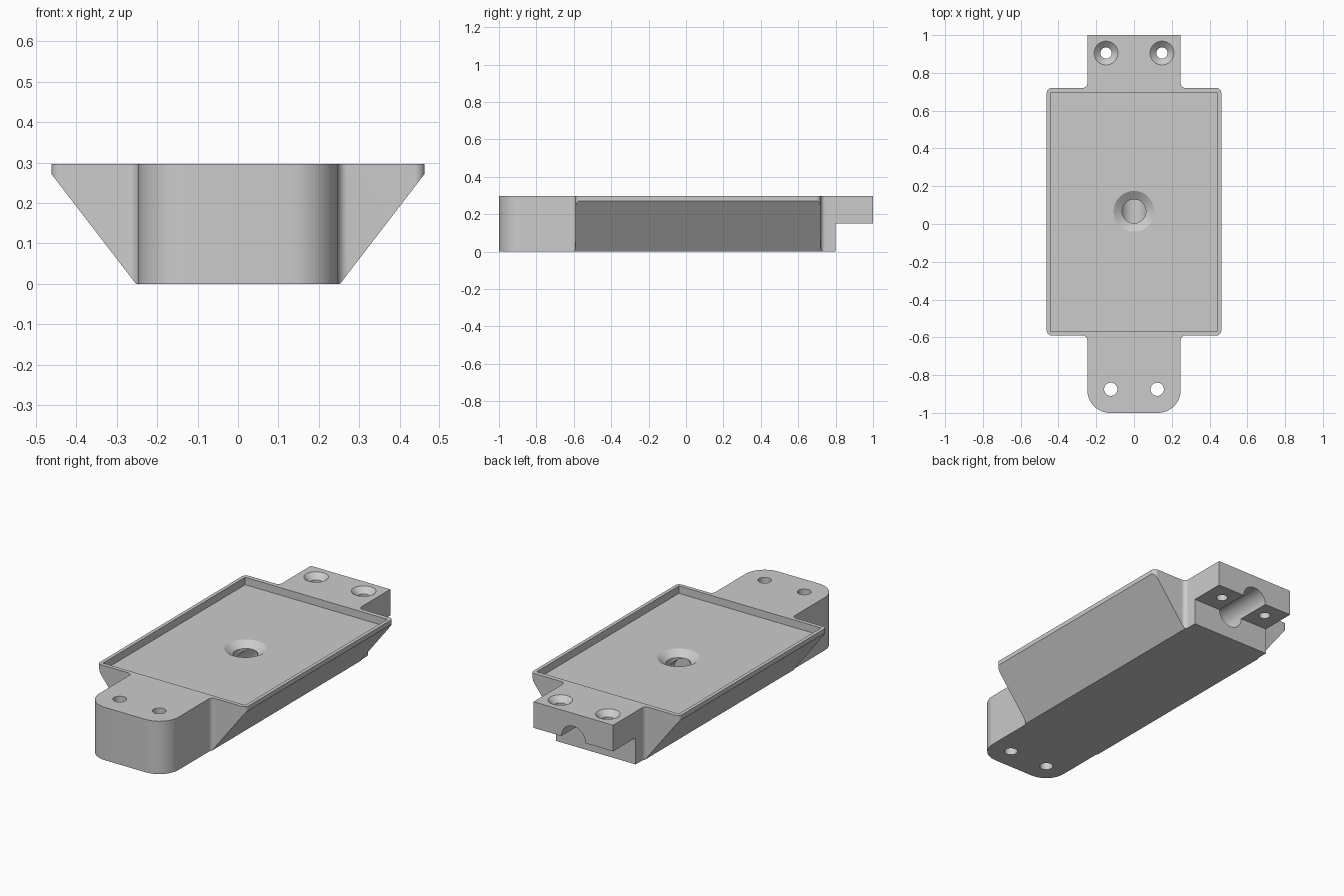
import bpy, bmesh, math
from mathutils import Vector, Matrix

cube = bpy.data.objects.get("Cube")
if cube:
    bpy.data.objects.remove(cube, do_unlink=True)

HEIGHT = 0.297
FLOOR = 0.255      # floor of the shallow tray
LEDGE = 0.15       # underside of the rear tab, axis of the cable bore

grey = bpy.data.materials.new("plain_grey")
grey.use_nodes = True
colour = (0.6, 0.6, 0.6, 1)
grey.diffuse_color = colour
grey.node_tree.nodes["Principled BSDF"].inputs["Base Color"].default_value = colour


def add_object(name, bm):
    bmesh.ops.recalc_face_normals(bm, faces=bm.faces)
    mesh = bpy.data.meshes.new(name)
    bm.to_mesh(mesh)
    bm.free()
    mesh.materials.append(grey)
    obj = bpy.data.objects.new(name, mesh)
    bpy.context.collection.objects.link(obj)
    return obj


def prism(name, points, direction):
    """Extrude a closed 3D outline along a direction."""
    bm = bmesh.new()
    face = bm.faces.new([bm.verts.new(p) for p in points])
    new = bmesh.ops.extrude_face_region(bm, geom=[face])["geom"]
    bmesh.ops.translate(bm, vec=direction,
                        verts=[v for v in new if isinstance(v, bmesh.types.BMVert)])
    return add_object(name, bm)


def box(name, low, high):
    bm = bmesh.new()
    bmesh.ops.create_cube(bm, size=1)
    low, high = Vector(low), Vector(high)
    size = Matrix.Diagonal((high - low).to_4d())
    size[3][3] = 1
    bm.transform(Matrix.Translation((low + high) / 2) @ size)
    return add_object(name, bm)


def turned(name, profile, matrix, steps=48):
    """Solid of revolution from (radius, height) points, capped at both ends."""
    bm = bmesh.new()
    rings = []
    for r, z in profile:
        angles = [math.tau * i / steps for i in range(steps)]
        rings.append([bm.verts.new((r * math.cos(a), r * math.sin(a), z)) for a in angles])
    for a, b in zip(rings, rings[1:]):
        for i in range(steps):
            j = (i + 1) % steps
            bm.faces.new((a[i], a[j], b[j], b[i]))
    bm.faces.new(rings[0])
    bm.faces.new(rings[-1])
    bm.transform(matrix)
    return add_object(name, bm)


def rounded(corners, steps=10):
    """Replace each (x, y, radius) corner by a tangent arc."""
    out = []
    for i, (x, y, r) in enumerate(corners):
        p = Vector((x, y))
        if not r:
            out.append(p)
            continue
        u = (Vector(corners[i - 1][:2]) - p).normalized()
        v = (Vector(corners[(i + 1) % len(corners)][:2]) - p).normalized()
        for k in range(steps + 1):
            a = math.pi / 2 * k / steps
            out.append(p + r * (u * (1 - math.sin(a)) + v * (1 - math.cos(a))))
    return out


def combine(target, tool, operation):
    mod = target.modifiers.new(tool.name, 'BOOLEAN')
    mod.operation = operation
    mod.solver = 'EXACT'
    mod.object = tool
    bpy.context.view_layer.update()
    graph = bpy.context.evaluated_depsgraph_get()
    mesh = bpy.data.meshes.new_from_object(target.evaluated_get(graph))
    target.modifiers.clear()
    target.data = mesh
    bpy.data.objects.remove(tool, do_unlink=True)


# Plan outline: front tab with round corners, wide tray, square rear tab
right = [(0.247, -1, 0.12), (0.247, -0.59, 0.025), (0.462, -0.59, 0.025),
         (0.462, 0.72, 0.025), (0.247, 0.72, 0.025), (0.247, 1, 0)]
left = [(-x, y, r) for x, y, r in reversed(right)]
body = prism("mounting_body", [(p.x, p.y, 0) for p in rounded(right + left)], (0, 0, HEIGHT))

# Sloping flanks below a thin upright lip
half = [(0.252, 0), (0.462, 0.272), (0.5, 0.272), (0.5, 0.4), (0.5, 0.4)][:4]
section = half + [(-x, z) for x, z in reversed(half)]
section = [(x, -1.1, z - 0.001 if z == 0 else z) for x, z in section]
combine(body, prism("flank_taper", section, (0, 2.2, 0)), 'INTERSECT')

# Tray recess and step under the rear tab
combine(body, box("tray_recess", (-0.442, -0.568, FLOOR), (0.442, 0.695, 0.5)), 'DIFFERENCE')
combine(body, box("rear_step", (-0.6, 0.8, -0.1), (0.6, 1.1, LEDGE)), 'DIFFERENCE')

# Cable bore running in from the rear
along = Matrix.Translation((0, 0, LEDGE)) @ Matrix.Rotation(-math.pi / 2, 4, 'X')
combine(body, turned("cable_bore", [(0.075, 0), (0.075, 1.1)], along), 'DIFFERENCE')


def hole(name, x, y, r, rim, top, bottom, depth=0.03):
    profile = [(r, bottom), (r, top - depth), (rim, top), (rim, top + 0.04)]
    combine(body, turned(name, profile, Matrix.Translation((x, y, 0))), 'DIFFERENCE')


# Countersunk centre hole, rear screw holes and plain front holes
hole("centre_hole", 0, 0.067, 0.063, 0.108, FLOOR, LEDGE)
for side in (-1, 1):
    hole("rear_screw_hole", side * 0.148, 0.905, 0.03, 0.063, HEIGHT, 0.1)
    hole("front_hole", side * 0.123, -0.875, 0.035, 0.035, HEIGHT, -0.1)

# Smooth curves, sharp edges
bpy.ops.object.select_all(action='DESELECT')
body.select_set(True)
bpy.context.view_layer.objects.active = body
bpy.ops.object.shade_smooth_by_angle(angle=math.radians(30))
